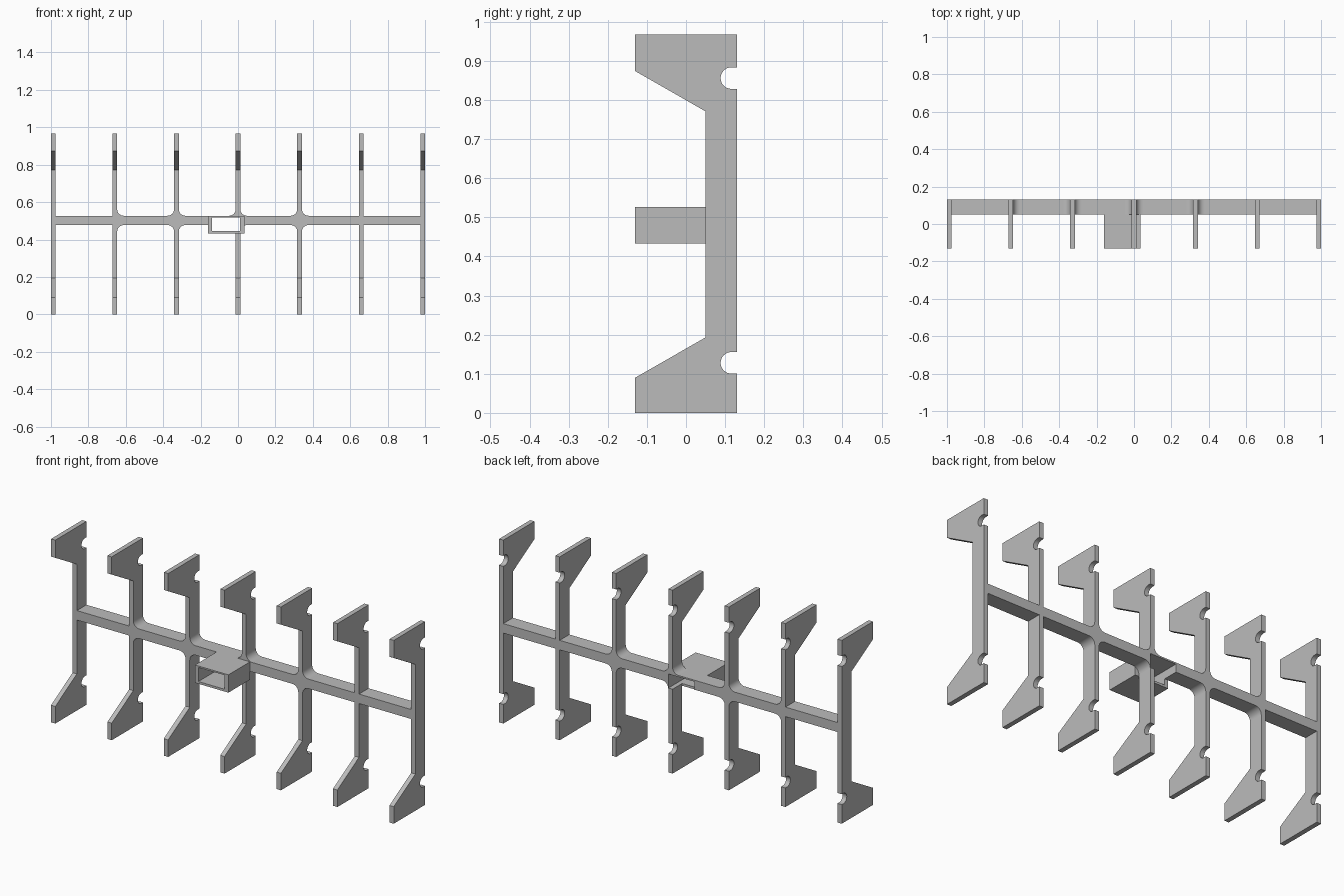
import bpy, bmesh, math
from mathutils import Vector

if "Cube" in bpy.data.objects:
    bpy.data.objects.remove(bpy.data.objects["Cube"], do_unlink=True)

grey = bpy.data.materials.new("plain grey")
grey.use_nodes = True
COLOUR = (0.5, 0.5, 0.5, 1)
grey.diffuse_color = COLOUR
grey.node_tree.nodes["Principled BSDF"].inputs["Base Color"].default_value = COLOUR

FRONT, BACK, SPINE = -0.13, 0.13, 0.05    # y limits
BAR_LOW, BAR_HIGH = 0.477, 0.527
HALF = 0.0125                             # half rib thickness
PITCH = 0.3292
RADIUS = 0.035


def extrude(name, points, depth):
    """Make a solid by extruding a closed outline along a vector."""
    bm = bmesh.new()
    face = bm.faces.new([bm.verts.new(p) for p in points])
    new = bmesh.ops.extrude_face_region(bm, geom=[face])["geom"]
    bmesh.ops.translate(bm, vec=Vector(depth),
                        verts=[g for g in new if isinstance(g, bmesh.types.BMVert)])
    bmesh.ops.recalc_face_normals(bm, faces=bm.faces)
    mesh = bpy.data.meshes.new(name)
    bm.to_mesh(mesh)
    bm.free()
    mesh.materials.append(grey)
    obj = bpy.data.objects.new(name, mesh)
    bpy.context.collection.objects.link(obj)
    return obj


def block(name, x0, x1, y0, y1, z0, z1):
    return extrude(name, [(x0, y0, z0), (x1, y0, z0), (x1, y0, z1), (x0, y0, z1)],
                   (0, y1 - y0, 0))


def arc(cx, cy, r, start, end, steps):
    angles = [math.radians(start + (end - start) * i / steps) for i in range(steps + 1)]
    return [(cx + r * math.cos(a), cy + r * math.sin(a)) for a in angles]


def notch(z):
    r = 0.0275
    return [(BACK, z - r)] + arc(0.116, z, r, 270, 90, 16) + [(BACK, z + r)]


# Rib outline in the y-z plane, with round notches in the back edge
outline = ([(FRONT, 0), (BACK, 0)] + notch(0.128) + notch(0.856) +
           [(BACK, 0.967), (FRONT, 0.967), (FRONT, 0.874), (SPINE, 0.771),
            (SPINE, 0.193), (FRONT, 0.09)])
ribs = []
for i in range(-3, 4):
    x = i * PITCH - HALF
    ribs.append(extrude("rib_%d" % (i + 4), [(x, y, z) for y, z in outline],
                        (2 * HALF, 0, 0)))

# Horizontal crossbar and the socket standing forward from it
bar = block("crossbar", -1, 1, SPINE, BACK, BAR_LOW, BAR_HIGH)
socket = block("socket", -0.16, 0.035, FRONT, SPINE, 0.433, 0.527)


def fillet(index, side, up):
    """Concave corner piece between a rib and the crossbar."""
    x = index * PITCH + side * HALF
    z = BAR_HIGH if up > 0 else BAR_LOW
    curve = arc(RADIUS, RADIUS, RADIUS, 270, 180, 8)
    pts = [(0, 0)] + curve
    return extrude("corner_fillet", [(x + side * a, SPINE, z + up * b) for a, b in pts],
                   (0, BACK - SPINE, 0))


fillets = []
for index, side in ((-2, 1), (-1, -1), (-1, 1), (0, -1), (0, 1), (1, -1), (1, 1)):
    for up in (1, -1):
        if (index, side, up) != (0, -1, -1):    # the socket opening takes this corner
            fillets.append(fillet(index, side, up))

# Rectangular opening right through the socket, crossbar and middle rib
cutter = block("opening_cutter", -0.14, 0.0115, -0.3, 0.3, 0.445, 0.519)
cutter.hide_render = True
for obj in (bar, socket, ribs[3]):
    mod = obj.modifiers.new("opening", "BOOLEAN")
    mod.operation = "DIFFERENCE"
    mod.solver = "EXACT"
    mod.object = cutter
bpy.context.view_layer.update()
graph = bpy.context.evaluated_depsgraph_get()
for obj in (bar, socket, ribs[3]):
    mesh = bpy.data.meshes.new_from_object(obj.evaluated_get(graph))
    obj.modifiers.clear()
    obj.data = mesh
bpy.data.objects.remove(cutter, do_unlink=True)

# Smooth the round notches and fillets, keep every other edge sharp
bpy.ops.object.select_all(action="DESELECT")
for obj in ribs + fillets:
    obj.select_set(True)
bpy.context.view_layer.objects.active = ribs[0]
bpy.ops.object.shade_smooth_by_angle(angle=math.radians(30))
